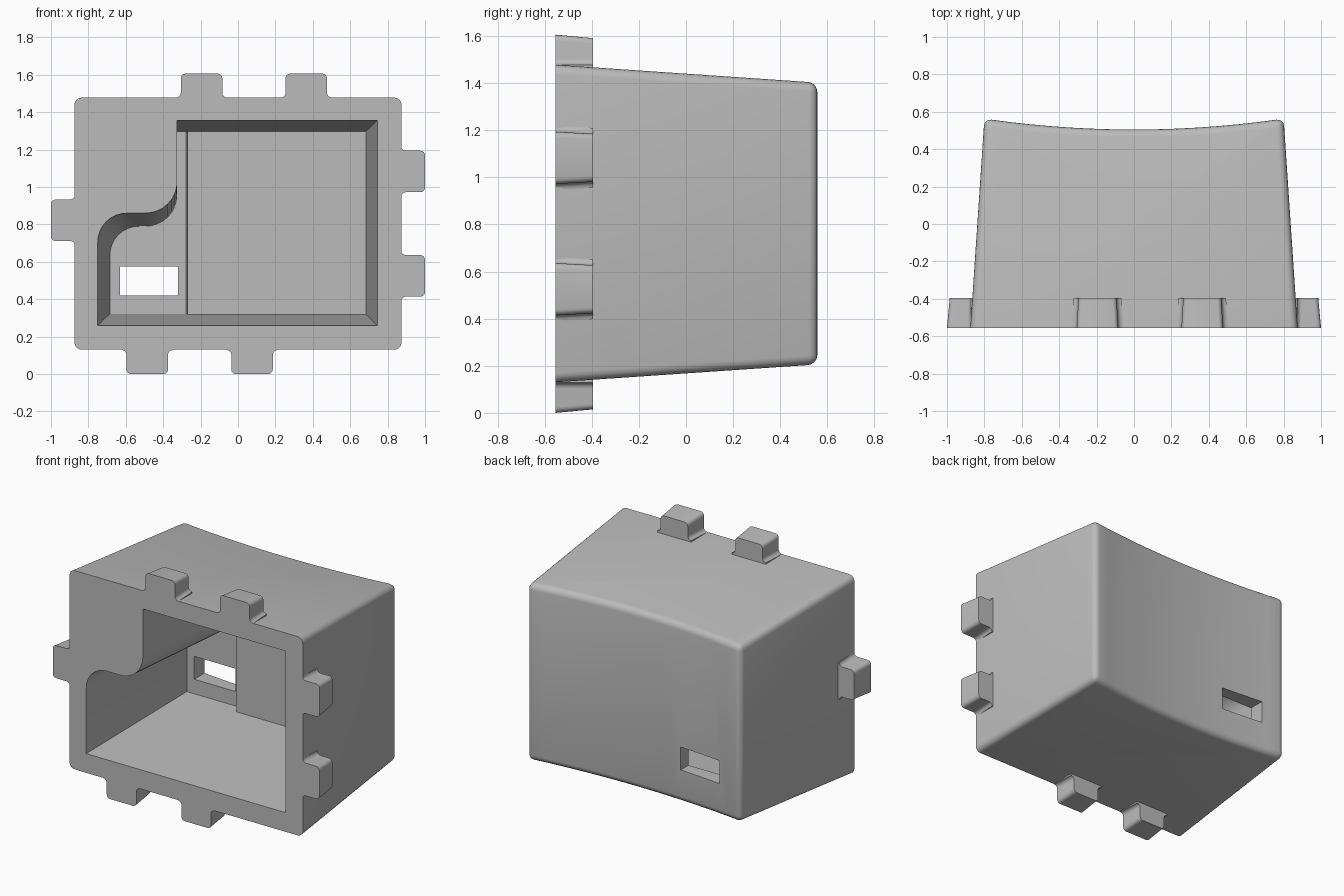
import bpy, bmesh, math
from mathutils import Vector

if "Cube" in bpy.data.objects:
    bpy.data.objects.remove(bpy.data.objects["Cube"], do_unlink=True)

FRONT = -0.555
grey = bpy.data.materials.new("plain_grey")
grey.use_nodes = True
grey.diffuse_color = (0.5, 0.5, 0.5, 1)
grey.node_tree.nodes["Principled BSDF"].inputs["Base Color"].default_value = (0.5, 0.5, 0.5, 1)


def loft(name, ring_a, ring_b, bevel_if=None, width=0.04):
    """Closed solid between two matching rings, with optional rounded edges."""
    bm = bmesh.new()
    a = [bm.verts.new(p) for p in ring_a]
    b = [bm.verts.new(p) for p in ring_b]
    n = len(a)
    for i in range(n):
        j = (i + 1) % n
        bm.faces.new((a[i], a[j], b[j], b[i]))
    bm.faces.new(a)
    bm.faces.new(b)
    bmesh.ops.recalc_face_normals(bm, faces=bm.faces)
    if bevel_if:
        edges = [e for e in bm.edges if bevel_if(e)]
        bmesh.ops.bevel(bm, geom=edges, offset=width, segments=4, profile=0.5,
                        affect='EDGES', clamp_overlap=True)
    mesh = bpy.data.meshes.new(name)
    bm.to_mesh(mesh)
    bm.free()
    mesh.materials.append(grey)
    obj = bpy.data.objects.new(name, mesh)
    bpy.context.collection.objects.link(obj)
    return obj


def arc(cx, cz, r, start, end, steps=8):
    angles = [math.radians(start + (end - start) * i / steps) for i in range(steps + 1)]
    return [(cx + r * math.cos(t), cz + r * math.sin(t)) for t in angles]


def cut(target, cutter):
    mod = target.modifiers.new("cut", 'BOOLEAN')
    mod.operation = 'DIFFERENCE'
    mod.solver = 'EXACT'
    mod.object = cutter
    bpy.context.view_layer.objects.active = target
    bpy.ops.object.modifier_apply(modifier=mod.name)
    bpy.data.objects.remove(cutter, do_unlink=True)


def smooth(obj):
    bpy.ops.object.select_all(action='DESELECT')
    obj.select_set(True)
    bpy.context.view_layer.objects.active = obj
    bpy.ops.object.shade_smooth_by_angle(angle=math.radians(32))


# Housing: drafted block with a shallow concave back
steps = 14
plan = [(-0.875, FRONT), (0.875, FRONT)]
for i in range(steps + 1):
    x = 0.8 - 1.6 * i / steps
    plan.append((x, 0.505 + 0.058 * (x / 0.8) ** 2))


def inset(y):
    return 0.068 * (y - FRONT)


def rounded(edge):
    at_front = all(v.co.y < FRONT + 0.01 for v in edge.verts)
    return not at_front and edge.calc_face_angle(0) > 0.5


housing = loft("housing",
               [(x, y, 0.13 + inset(y)) for x, y in plan],
               [(x, y, 1.478 - inset(y)) for x, y in plan], rounded)


# Hollow: opening with a rounded step at its upper left, narrowing inwards
def opening(y, left, right, low, high, roof):
    r = 0.155
    pts = [(right, low), (right, high), (-0.325, high)]
    pts += arc(-0.325 - 0.17, roof + 0.17, 0.17, 0, -90)
    pts += arc(left + r, roof - r, r, 90, 180)
    pts.append((left, low))
    return [(x, y, z) for x, z in pts]


DEEP = 0.43
cut(housing, loft("hollow_cutter",
                  opening(FRONT - 0.001, -0.75, 0.745, 0.26, 1.355, 0.86),
                  opening(DEEP, -0.685, 0.68, 0.322, 1.293, 0.79)))

# Slot through the back wall
slot = [(-0.63, 0.42), (-0.32, 0.42), (-0.32, 0.575), (-0.63, 0.575)]
cut(housing, loft("slot_cutter",
                  [(x, 0.35, z) for x, z in slot],
                  [(x, 0.7, z) for x, z in slot]))
smooth(housing)

# Thicker inner panel on the back wall
panel = [(-0.27, 0.37), (0.7, 0.37), (0.7, DEEP + 0.02), (-0.28, DEEP + 0.02)]
loft("back_panel", [(x, y, 0.305) for x, y in panel], [(x, y, 1.31) for x, y in panel])


# Locking tabs around the front rim, with rounded tips and flared roots
def tab(name, origin, along, out):
    def ring(y, half, height):
        r = 0.025
        right = [(half + r, -0.04)]
        right += arc(half + r, r, r, 270, 180, 4)
        right += arc(half - r, height - r, r, 0, 90, 4)
        outline = right + [(-u, v) for u, v in reversed(right)]
        return [Vector((origin[0], y, origin[1])) + Vector(along) * u + Vector(out) * v
                for u, v in outline]
    smooth(loft(name, ring(FRONT, 0.111, 0.128), ring(-0.395, 0.102, 0.113)))


X, Z = (1, 0, 0), (0, 0, 1)
for i, x in enumerate((-0.195, 0.365)):
    tab(f"top_tab_{i + 1}", (x, 1.478), X, Z)
for i, x in enumerate((-0.485, 0.075)):
    tab(f"bottom_tab_{i + 1}", (x, 0.128), X, (0, 0, -1))
for i, z in enumerate((0.525, 1.083)):
    tab(f"left_tab_{i + 1}", (0.872, z), Z, X)
tab("right_tab", (-0.872, 0.822), Z, (-1, 0, 0))
